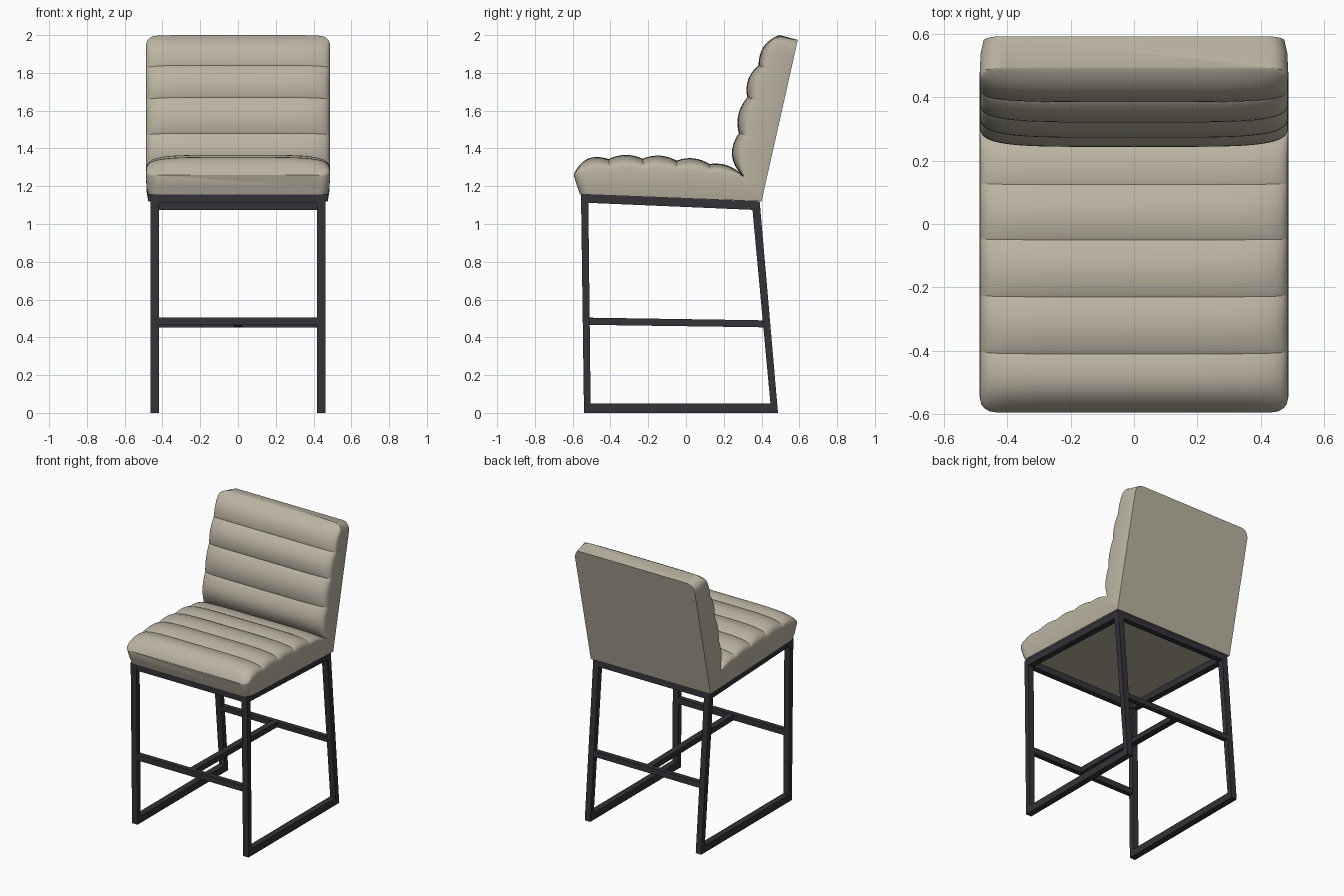
import bpy, bmesh, math
from mathutils import Vector

cube = bpy.data.objects.get("Cube")
if cube:
    bpy.data.objects.remove(cube, do_unlink=True)


def material(name, rgb):
    m = bpy.data.materials.new(name)
    m.use_nodes = True
    m.diffuse_color = (*rgb, 1)
    m.node_tree.nodes["Principled BSDF"].inputs["Base Color"].default_value = (*rgb, 1)
    return m


LEATHER = material("beige leather", (0.50, 0.455, 0.365))
METAL = material("dark metal", (0.033, 0.032, 0.040))


def finish(bm, name, mat, smooth=False):
    bmesh.ops.recalc_face_normals(bm, faces=bm.faces)
    mesh = bpy.data.meshes.new(name)
    bm.to_mesh(mesh)
    bm.free()
    mesh.materials.append(mat)
    ob = bpy.data.objects.new(name, mesh)
    bpy.context.collection.objects.link(ob)
    if smooth:
        bpy.ops.object.select_all(action="DESELECT")
        ob.select_set(True)
        bpy.context.view_layer.objects.active = ob
        bpy.ops.object.shade_smooth_by_angle(angle=math.radians(32))
    return ob


def prism(name, profile, x0, x1):
    """Extrude a (y, z) outline from x0 to x1."""
    bm = bmesh.new()
    face = bm.faces.new([bm.verts.new((x0, y, z)) for y, z in profile])
    ext = bmesh.ops.extrude_face_region(bm, geom=[face])["geom"]
    bmesh.ops.translate(bm, vec=(x1 - x0, 0, 0),
                        verts=[v for v in ext if isinstance(v, bmesh.types.BMVert)])
    return finish(bm, name, METAL)


def ring(name, outer, inner, x0, x1):
    """Mitred closed frame between two (y, z) outlines, mirrored across x."""
    bm = bmesh.new()
    rows = [[bm.verts.new((x, y, z)) for y, z in loop]
            for x, loop in ((x0, outer), (x1, outer), (x1, inner), (x0, inner))]
    n = len(outer)
    for a, b in zip(rows, rows[1:] + rows[:1]):
        for i in range(n):
            j = (i + 1) % n
            bm.faces.new((a[i], a[j], b[j], b[i]))
    ob = finish(bm, name, METAL)
    ob.modifiers.new("mirror", "MIRROR").use_mirror_merge = False
    return ob


WIDTH = 0.487      # half width of the cushions
STEPS = 12         # samples per channel
CROWN = 36         # samples across the padded face


def cushion(name, back, seam, pads, bulges, radius, round_start):
    """Channelled cushion lofted along three (y, z) rails:
    plain face, side seam and the padded face with its grooves."""
    back, seam = [[Vector(p) for p in rail] for rail in (back, seam)]
    pads = [Vector(p) for p in pads]
    lengths = [(b - a).length for a, b in zip(pads, pads[1:])]
    total = sum(lengths)
    stations, done = [], 0
    for k, (a, b) in enumerate(zip(pads, pads[1:])):
        d = (b - a).normalized()
        normal = Vector((-d.y, d.x))
        for i in range(0 if k == 0 else 1, STEPS + 1):
            u = (1 - math.cos(math.pi * i / STEPS)) / 2
            top = a.lerp(b, u) + normal * bulges[k] * math.sin(math.pi * u) ** 0.85
            stations.append(((done + u * lengths[k]) / total, top))
        done += lengths[k]

    bm = bmesh.new()
    rows = []
    for f, top in stations:
        low, mid = back[0].lerp(back[1], f), seam[0].lerp(seam[1], f)
        # rounded plan corners at the free end
        gap = min(radius, total * (f if round_start else 1 - f))
        w = WIDTH - radius + math.sqrt(max(0, radius ** 2 - (radius - gap) ** 2))
        half = [(w - 0.012, low), (w - 0.003, low.lerp(mid, 0.4))]
        section = list(half)
        for i in range(CROWN + 1):
            t = math.pi * i / CROWN
            c = math.cos(t)
            x = math.copysign(abs(c) ** 0.42, c) * w
            section.append((x, mid.lerp(top, max(0, math.sin(t)) ** 0.42)))
        section += [(-x, p) for x, p in reversed(half)]
        rows.append([bm.verts.new((x, p.x, p.y)) for x, p in section])
    n = len(rows[0])
    for a, b in zip(rows, rows[1:]):
        for i in range(n):
            j = (i + 1) % n
            bm.faces.new((a[i], a[j], b[j], b[i]))
    for end in (rows[0], rows[-1]):
        bm.faces.new(end)
    return finish(bm, name, LEATHER, smooth=True)


# Upholstery
cushion("seat_cushion",
        back=[(-0.562, 1.157), (0.40, 1.12)],
        seam=[(-0.594, 1.255), (0.31, 1.25)],
        pads=[(-0.594, 1.26), (-0.41, 1.343), (-0.23, 1.345), (-0.05, 1.335),
              (0.125, 1.317), (0.30, 1.255)],
        bulges=[0.048, 0.022, 0.022, 0.022, 0.025],
        radius=0.05, round_start=True)
cushion("backrest",
        back=[(0.40, 1.12), (0.592, 1.975)],
        seam=[(0.31, 1.25), (0.49, 1.993)],
        pads=[(0.30, 1.255), (0.28, 1.48), (0.325, 1.67), (0.385, 1.84), (0.495, 2.0)],
        bulges=[0.047, 0.026, 0.028, 0.035],
        radius=0.055, round_start=False)

# Sled side frames
ring("side_frames",
     [(-0.54, 0), (0.487, 0), (0.39, 1.12), (-0.556, 1.157)],
     [(-0.505, 0.05), (0.447, 0.05), (0.352, 1.075), (-0.517, 1.112)],
     0.418, 0.462)

# Cross rails under the seat
prism("front_seat_rail", [(-0.555, 1.111), (-0.515, 1.11), (-0.515, 1.155), (-0.556, 1.157)],
      -0.418, 0.418)
prism("rear_seat_rail", [(0.354, 1.075), (0.393, 1.074), (0.39, 1.12), (0.35, 1.121)],
      -0.418, 0.418)

# Footrest stretchers
prism("front_stretcher", [(-0.546, 0.464), (-0.511, 0.464), (-0.511, 0.506), (-0.546, 0.506)],
      -0.418, 0.418)
prism("rear_stretcher", [(0.412, 0.452), (0.447, 0.452), (0.444, 0.491), (0.409, 0.491)],
      -0.418, 0.418)
prism("centre_stretcher", [(-0.511, 0.466), (0.412, 0.453), (0.41, 0.49), (-0.511, 0.504)],
      -0.022, 0.022)
